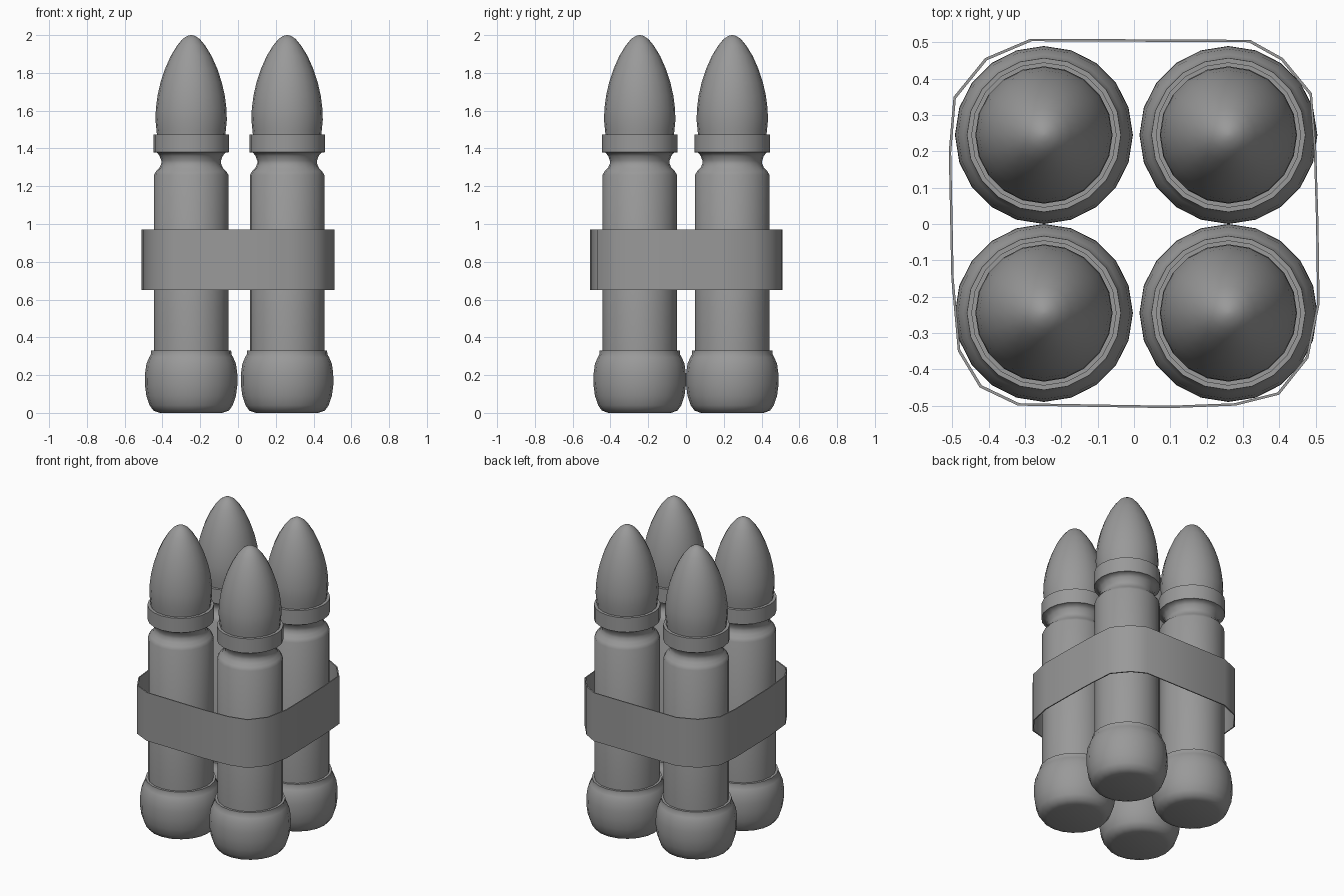
import bpy, bmesh, math

cube = bpy.data.objects.get("Cube")
if cube:
    bpy.data.objects.remove(cube, do_unlink=True)

grey = bpy.data.materials.new("mid_grey")
grey.use_nodes = True
grey.diffuse_color = (0.32, 0.32, 0.32, 1)
grey.node_tree.nodes["Principled BSDF"].inputs["Base Color"].default_value = grey.diffuse_color


def finish(name, bm, angle):
    bmesh.ops.recalc_face_normals(bm, faces=bm.faces)
    mesh = bpy.data.meshes.new(name)
    bm.to_mesh(mesh)
    bm.free()
    mesh.materials.append(grey)
    obj = bpy.data.objects.new(name, mesh)
    bpy.context.collection.objects.link(obj)
    bpy.ops.object.select_all(action='DESELECT')
    bpy.context.view_layer.objects.active = obj
    obj.select_set(True)
    bpy.ops.object.shade_smooth_by_angle(angle=math.radians(angle))
    return obj


def lathe(name, profile, centre, sides=20):
    """Turn a (radius, height) profile around a vertical axis."""
    bm = bmesh.new()
    rings = []
    for r, z in profile:
        ring = []
        for i in range(sides):
            a = math.tau * i / sides
            ring.append(bm.verts.new((r * math.cos(a), r * math.sin(a), z)))
        rings.append(ring)
    for low, high in zip(rings, rings[1:]):
        for i in range(sides):
            j = (i + 1) % sides
            bm.faces.new((low[i], low[j], high[j], high[i]))
    bm.faces.new(rings[0])
    bm.faces.new(rings[-1])
    obj = finish(name, bm, 50)
    obj.location = (*centre, 0)
    return obj


# Profiles of the parts of one round
base = [(.165, 0), (.2, .012), (.22, .04), (.237, .09), (.245, .15),
        (.244, .21), (.237, .26), (.222, .295), (.213, .31), (.212, .33), (.19, .33)]
casing = [(.197, .3), (.197, 1.26), (.185, 1.28), (.168, 1.297), (.158, 1.32),
          (.158, 1.335), (.167, 1.36), (.18, 1.377), (.2, 1.38), (.2, 1.475), (.175, 1.475)]
nose = [(.18, 1.46), (.184, 1.5), (.189, 1.55), (.187, 1.61), (.178, 1.68), (.162, 1.75),
        (.139, 1.82), (.108, 1.89), (.074, 1.945), (.045, 1.98), (.02, 1.996), (.004, 2)]

for side, x in (("right", -.248), ("left", .26)):
    for end, y in (("front", -.245), ("back", .245)):
        for part, profile in (("base", base), ("casing", casing), ("nose", nose)):
            lathe(f"{end}_{side}_{part}", profile, (x, y))

# Thin strap around all four rounds, slightly uneven at its corners
outline = [(-.285, .51), (.32, .507), (.41, .457), (.49, .36), (.502, .2), (.508, 0),
           (.511, -.22), (.48, -.37), (.4, -.47), (.28, -.5), (.1, -.507), (-.32, -.5),
           (-.425, -.45), (-.485, -.35), (-.503, -.15), (-.51, .2), (-.497, .35), (-.41, .457)]
bm = bmesh.new()
loops = []
for scale, z in ((1, .65), (1, .97), (.987, .97), (.987, .65)):
    loops.append([bm.verts.new((x * scale, y * scale, z)) for x, y in outline])
for a, b in zip(loops, loops[1:] + loops[:1]):
    for i in range(len(outline)):
        j = (i + 1) % len(outline)
        bm.faces.new((a[i], a[j], b[j], b[i]))
finish("strap", bm, 50)
